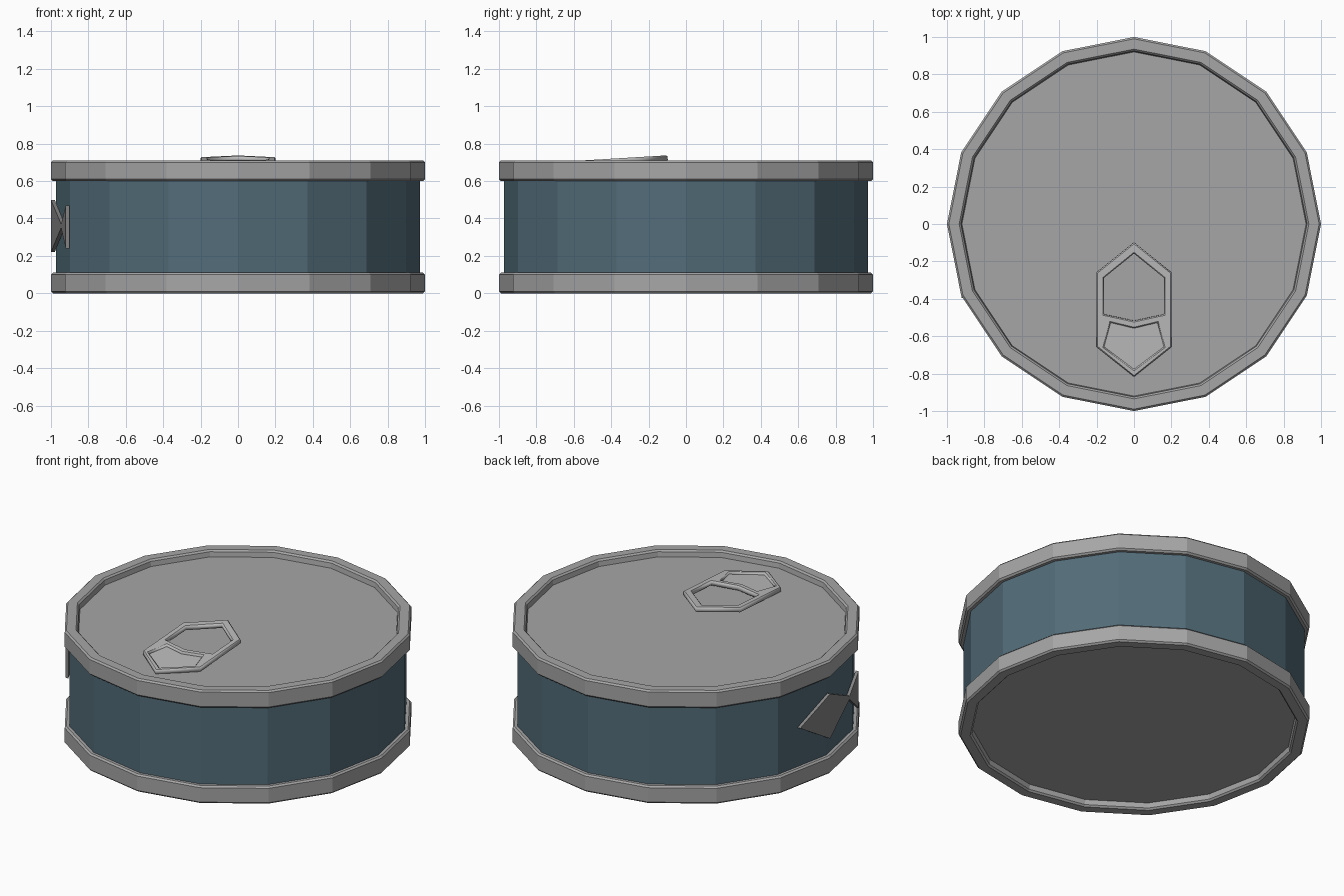
import bpy, bmesh, math

if "Cube" in bpy.data.objects:
    bpy.data.objects.remove(bpy.data.objects["Cube"])

SIDES = 16
HEIGHT = 0.71
BLUE = (0.085, 0.15, 0.19, 1)
METAL = (0.38, 0.38, 0.38, 1)
TAB_METAL = (0.50, 0.50, 0.50, 1)
DARK = (0.23, 0.23, 0.23, 1)


def paint(obj, colour):
    mat = bpy.data.materials.new(obj.name + "_colour")
    mat.diffuse_color = colour
    mat.use_nodes = True
    mat.node_tree.nodes["Principled BSDF"].inputs["Base Color"].default_value = mat.diffuse_color
    obj.data.materials.append(mat)


def finish(name, bm, colour):
    bmesh.ops.recalc_face_normals(bm, faces=bm.faces[:])
    mesh = bpy.data.meshes.new(name)
    bm.to_mesh(mesh)
    bm.free()
    obj = bpy.data.objects.new(name, mesh)
    bpy.context.collection.objects.link(obj)
    paint(obj, colour)


def lathe(name, profile, colour):
    """Spin (radius, z) points into a faceted solid with flat end caps."""
    bm = bmesh.new()
    rings = []
    for r, z in profile:
        rings.append([bm.verts.new((r * math.cos(2 * math.pi * i / SIDES),
                                    r * math.sin(2 * math.pi * i / SIDES), z))
                      for i in range(SIDES)])
    for a, b in zip(rings, rings[1:]):
        for i in range(SIDES):
            j = (i + 1) % SIDES
            bm.faces.new((a[i], a[j], b[j], b[i]))
    bm.faces.new(rings[0])
    bm.faces.new(rings[-1])
    finish(name, bm, colour)


def flat_shape(name, outlines, thickness, bevel, z, slope, colour):
    """Extruded outlines (half given, mirrored in x), inner ones cut holes."""
    curve = bpy.data.curves.new(name, 'CURVE')
    curve.dimensions = '2D'
    curve.fill_mode = 'BOTH'
    curve.extrude = thickness / 2 - bevel
    curve.bevel_depth = bevel
    curve.bevel_resolution = 0
    curve.offset = -bevel
    for half in outlines:
        pts = half + [(-x, y) for x, y in reversed(half) if x > 0]
        spline = curve.splines.new('POLY')
        spline.points.add(len(pts) - 1)
        for p, (x, y) in zip(spline.points, pts):
            p.co = (x, y, 0, 1)
        spline.use_cyclic_u = True
    obj = bpy.data.objects.new(name, curve)
    bpy.context.collection.objects.link(obj)
    obj.location = (0, -0.008, z)
    obj.rotation_euler.x = slope
    bpy.ops.object.select_all(action='DESELECT')
    obj.select_set(True)
    bpy.context.view_layer.objects.active = obj
    bpy.ops.object.convert(target='MESH')
    paint(bpy.context.object, colour)


# Painted can wall
lathe("can_body", [(0.972, 0.06), (0.972, 0.65)], BLUE)

# Rims with recessed lid and base
rim = [(0.96, 0.60), (0.99, 0.60), (1.0, 0.61), (1.0, 0.70), (0.99, 0.71),
       (0.935, 0.71), (0.925, 0.70), (0.92, 0.67)]
lathe("top_rim_and_lid", rim, METAL)
lathe("bottom_rim_and_base", [(r, HEIGHT - z) for r, z in rim], METAL)

# Pull tab: sloping ring with finger hole and shallow recess
slope = math.atan(0.06)
outer = [(0, -0.09), (0.2, -0.25), (0.2, -0.65), (0, -0.81)]
finger_hole = [(0, -0.15), (0.16, -0.28), (0.16, -0.475), (0, -0.51)]
recess = [(0, -0.55), (0.125, -0.52), (0.16, -0.65), (0, -0.77)]
floor = [(0, -0.53), (0.14, -0.50), (0.175, -0.655), (0, -0.785)]
flat_shape("pull_tab", [outer, finger_hole, recess], 0.03, 0.006, 0.728, slope, TAB_METAL)
flat_shape("pull_tab_recess_floor", [floor], 0.012, 0, 0.723, slope, TAB_METAL)

# Fish shape wrapped over two facets on the left side
bm = bmesh.new()
outline = [(0.23, 0.36), (0, 0.50), (-0.27, 0.37), (-0.395, 0.47),
           (-0.395, 0.24), (-0.27, 0.35), (0, 0.22)]
v = [bm.verts.new((-1.0 + 0.2 * abs(y), y, z)) for y, z in outline]
faces = [bm.faces.new([v[i] for i in f])
         for f in ((0, 1, 6), (1, 2, 5, 6), (2, 3, 4, 5))]
back = bmesh.ops.extrude_face_region(bm, geom=faces, use_keep_orig=True)["geom"]
bmesh.ops.translate(bm, vec=(0.02, 0, 0),
                    verts=[g for g in back if isinstance(g, bmesh.types.BMVert)])
finish("fish_decoration", bm, DARK)
